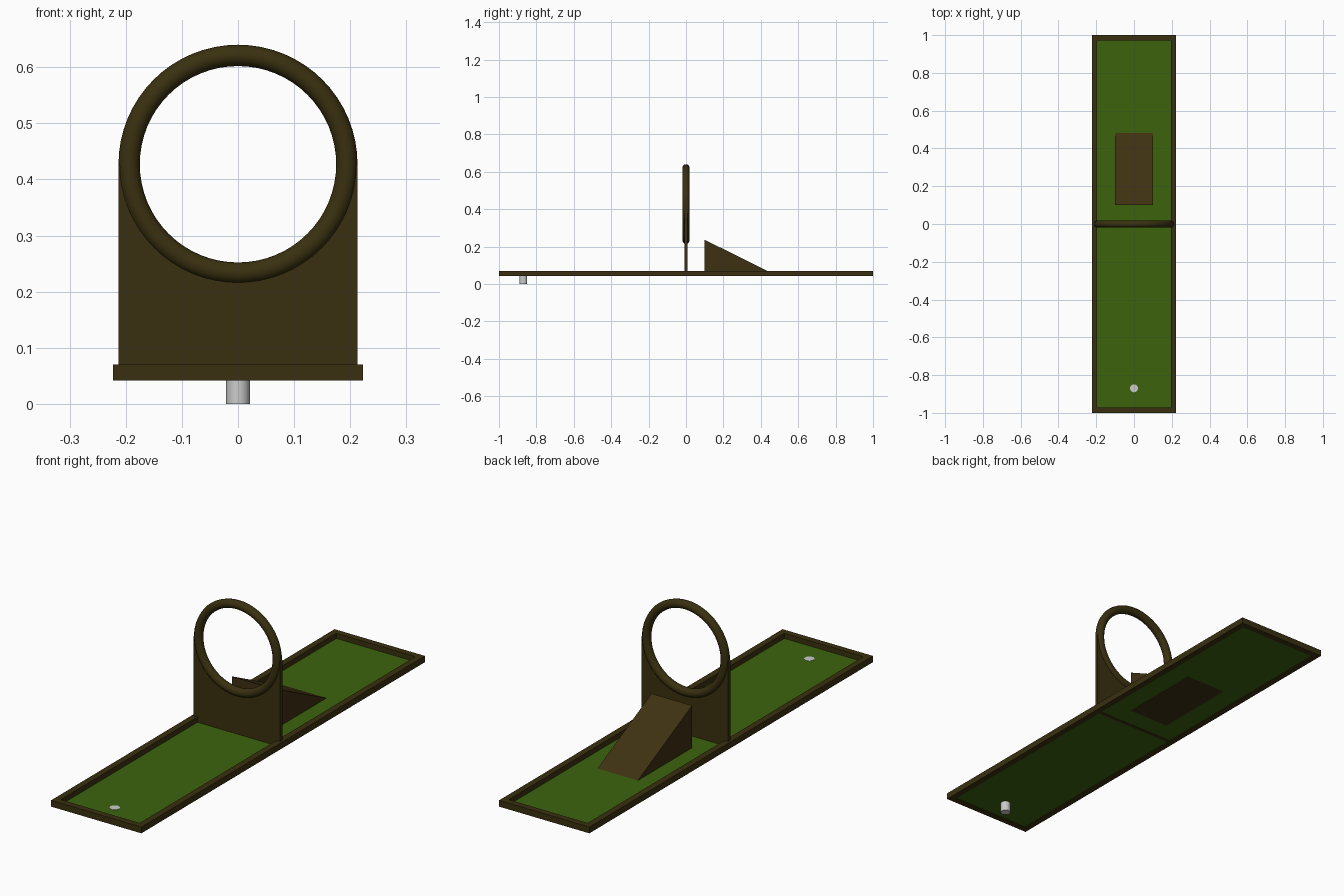
import bpy, bmesh, math

if "Cube" in bpy.data.objects:
    bpy.data.objects.remove(bpy.data.objects["Cube"])

def material(name, col):
    m = bpy.data.materials.new(name)
    m.diffuse_color = (*col, 1)
    m.use_nodes = True
    m.node_tree.nodes["Principled BSDF"].inputs["Base Color"].default_value = m.diffuse_color
    return m

BROWN = material("dark_wood", (0.042, 0.030, 0.005))
RAMP = material("ramp_wood", (0.048, 0.030, 0.006))
GREEN = material("turf", (0.045, 0.125, 0.004))

def prism(name, outline, depth, mat):
    """Extrude a closed 3D outline along the depth vector."""
    bm = bmesh.new()
    face = bm.faces.new([bm.verts.new(p) for p in outline])
    ext = bmesh.ops.extrude_face_region(bm, geom=[face])
    bmesh.ops.translate(bm, vec=depth,
                        verts=[v for v in ext["geom"] if isinstance(v, bmesh.types.BMVert)])
    bmesh.ops.recalc_face_normals(bm, faces=bm.faces)
    me = bpy.data.meshes.new(name)
    bm.to_mesh(me)
    bm.free()
    ob = bpy.data.objects.new(name, me)
    bpy.context.collection.objects.link(ob)
    me.materials.append(mat)
    return ob

def rect(x, y, z):
    return [(-x, -y, z), (x, -y, z), (x, y, z), (-x, y, z)]

# rim frame: one mitred rectangular ring
X, Y, RIM = 0.223, 1.0, 0.028
Z0, Z1, FLOOR = 0.042, 0.07, 0.047
bm = bmesh.new()
loops = [[bm.verts.new(p) for p in rect(x, y, z)] for x, y, z in
         ((X, Y, Z0), (X, Y, Z1), (X - RIM, Y - RIM, Z1), (X - RIM, Y - RIM, Z0))]
for i in range(4):
    a, b = loops[i], loops[(i + 1) % 4]
    for j in range(4):
        k = (j + 1) % 4
        bm.faces.new((a[j], a[k], b[k], b[j]))
bmesh.ops.recalc_face_normals(bm, faces=bm.faces)
me = bpy.data.meshes.new("rim_frame")
bm.to_mesh(me)
bm.free()
me.materials.append(BROWN)
bpy.context.collection.objects.link(bpy.data.objects.new("rim_frame", me))

# turf floor
prism("turf_floor", rect(X - RIM, Y - RIM, FLOOR - 0.002), (0, 0, 0.002), GREEN)

# upright wall with a half-round notch under the hoop
CZ, R, r = 0.427, 0.194, 0.019
W, T = R + r, 0.008
arc = [(R * math.cos(a), -T, CZ - R * math.sin(a))
       for a in (math.pi * i / 32 for i in range(33))]
prism("hoop_wall", [(-W, -T, CZ), (-W, -T, 0.044), (W, -T, 0.044), (W, -T, CZ)] + arc,
      (0, 2 * T, 0), BROWN)

# hoop
bpy.ops.mesh.primitive_torus_add(major_segments=64, minor_segments=12, major_radius=R,
                                 minor_radius=r, location=(0, 0, CZ),
                                 rotation=(math.pi / 2, 0, 0))
hoop = bpy.context.object
hoop.name = "hoop"
hoop.data.materials.append(BROWN)
bpy.ops.object.shade_smooth()

# ramp behind the hoop
prism("ramp", [(-0.1, 0.1, 0.044), (-0.1, 0.488, 0.044), (-0.1, 0.1, 0.236)],
      (0.2, 0, 0), RAMP)

# cup peg below the turf
bpy.ops.mesh.primitive_cylinder_add(vertices=32, radius=0.021, depth=FLOOR + 0.001,
                                    location=(0, -0.87, (FLOOR + 0.001) / 2))
bpy.context.object.name = "cup"
bpy.ops.object.shade_smooth_by_angle()
